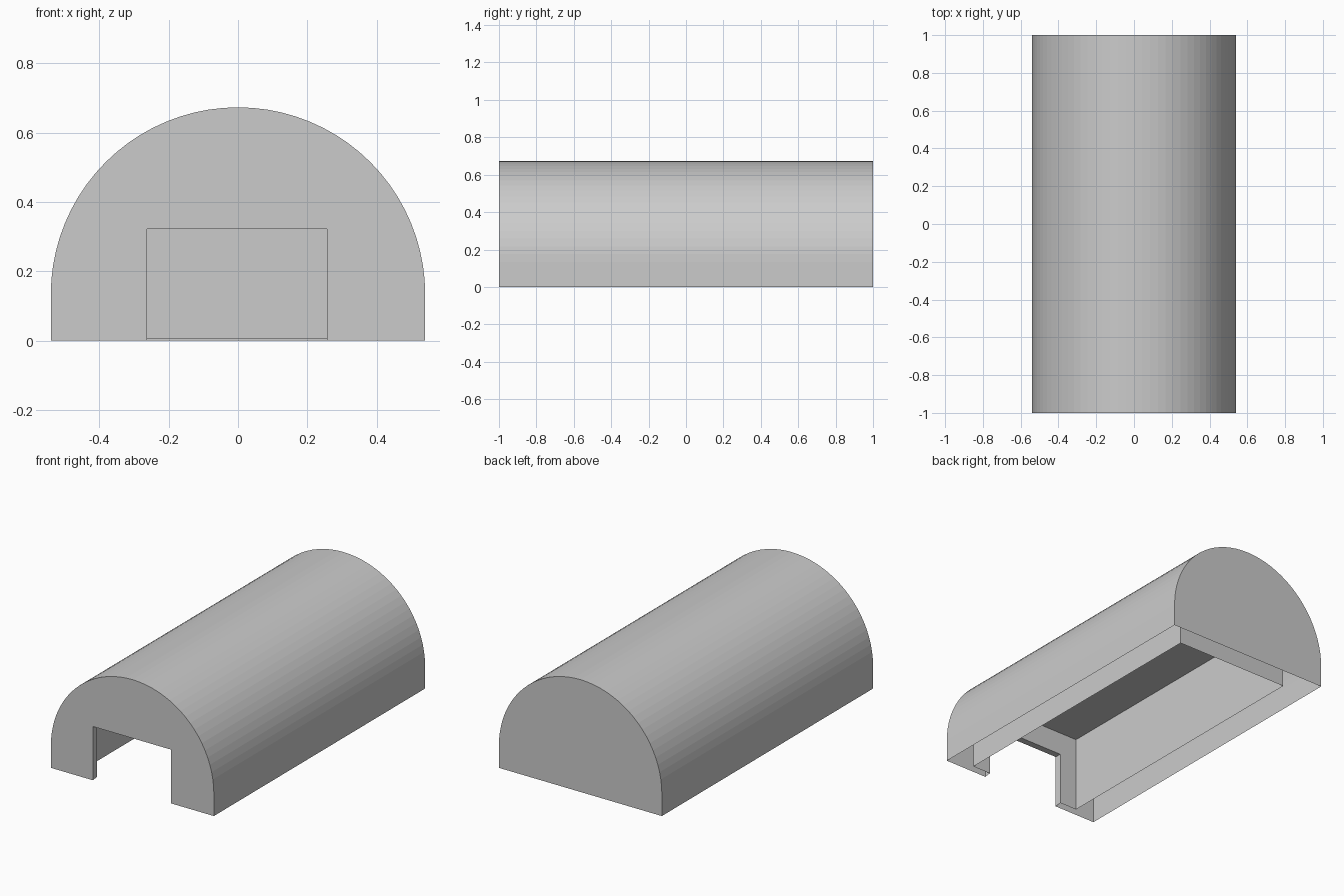
import bpy, bmesh, math

if "Cube" in bpy.data.objects:
    bpy.data.objects.remove(bpy.data.objects["Cube"])

HALF_W, SPRING, HALF_L = 0.54, 0.133, 1.0      # outer arch: half width, spring height, half length
DOOR_L, DOOR_R, DOOR_H = -0.262, 0.257, 0.322  # doorway
ROOM_W, ROOM_H = 0.378, 0.46                   # inner room: half width, ceiling
ROOM_FRONT, ROOM_BACK, ROOM_Z = -0.96, 0.86, 0.005
STEPS = 40


def notch(z0):
    """Doorway outline, left foot to right foot."""
    return [(DOOR_L, z0), (DOOR_L, DOOR_H), (DOOR_R, DOOR_H), (DOOR_R, z0)]


def add_face(bm, pts, y):
    return bm.faces.new([bm.verts.new((x, y, z)) for x, z in pts])


def add_strip(bm, path, y0, y1, flip=False):
    """Sweep an open path in x-z along y."""
    a = [bm.verts.new((x, y0, z)) for x, z in path]
    b = [bm.verts.new((x, y1, z)) for x, z in path]
    for i in range(len(path) - 1):
        quad = [a[i], a[i + 1], b[i + 1], b[i]]
        bm.faces.new(quad[::-1] if flip else quad)


def finish(bm, name):
    bmesh.ops.remove_doubles(bm, verts=bm.verts, dist=1e-5)
    mesh = bpy.data.meshes.new(name)
    bm.to_mesh(mesh)
    bm.free()
    obj = bpy.data.objects.new(name, mesh)
    bpy.context.collection.objects.link(obj)


# Outer arched shell, open underneath, from right foot over to left foot
arch = [(HALF_W, 0)]
for i in range(STEPS + 1):
    t = math.pi * i / STEPS
    arch.append((HALF_W * math.cos(t), SPRING + HALF_W * math.sin(t)))
arch.append((-HALF_W, 0))
bm = bmesh.new()
add_strip(bm, arch, -HALF_L, HALF_L, flip=True)
add_face(bm, arch[::-1], HALF_L)
add_face(bm, arch + notch(0), -HALF_L)
finish(bm, "arched_shell")

# Inner room, open underneath, with a doorway in its front wall
room = [(ROOM_W, ROOM_Z), (ROOM_W, ROOM_H), (-ROOM_W, ROOM_H), (-ROOM_W, ROOM_Z)]
bm = bmesh.new()
add_strip(bm, room, ROOM_FRONT, ROOM_BACK)
add_face(bm, room, ROOM_BACK)
add_face(bm, (room + notch(ROOM_Z))[::-1], ROOM_FRONT)
finish(bm, "inner_room")

# Door jambs and lintel joining the shell to the room
bm = bmesh.new()
a = [bm.verts.new((x, -HALF_L, z)) for x, z in notch(0)]
b = [bm.verts.new((x, ROOM_FRONT, z)) for x, z in notch(ROOM_Z)]
for i in range(3):
    bm.faces.new([a[i], b[i], b[i + 1], a[i + 1]])
finish(bm, "door_frame")
